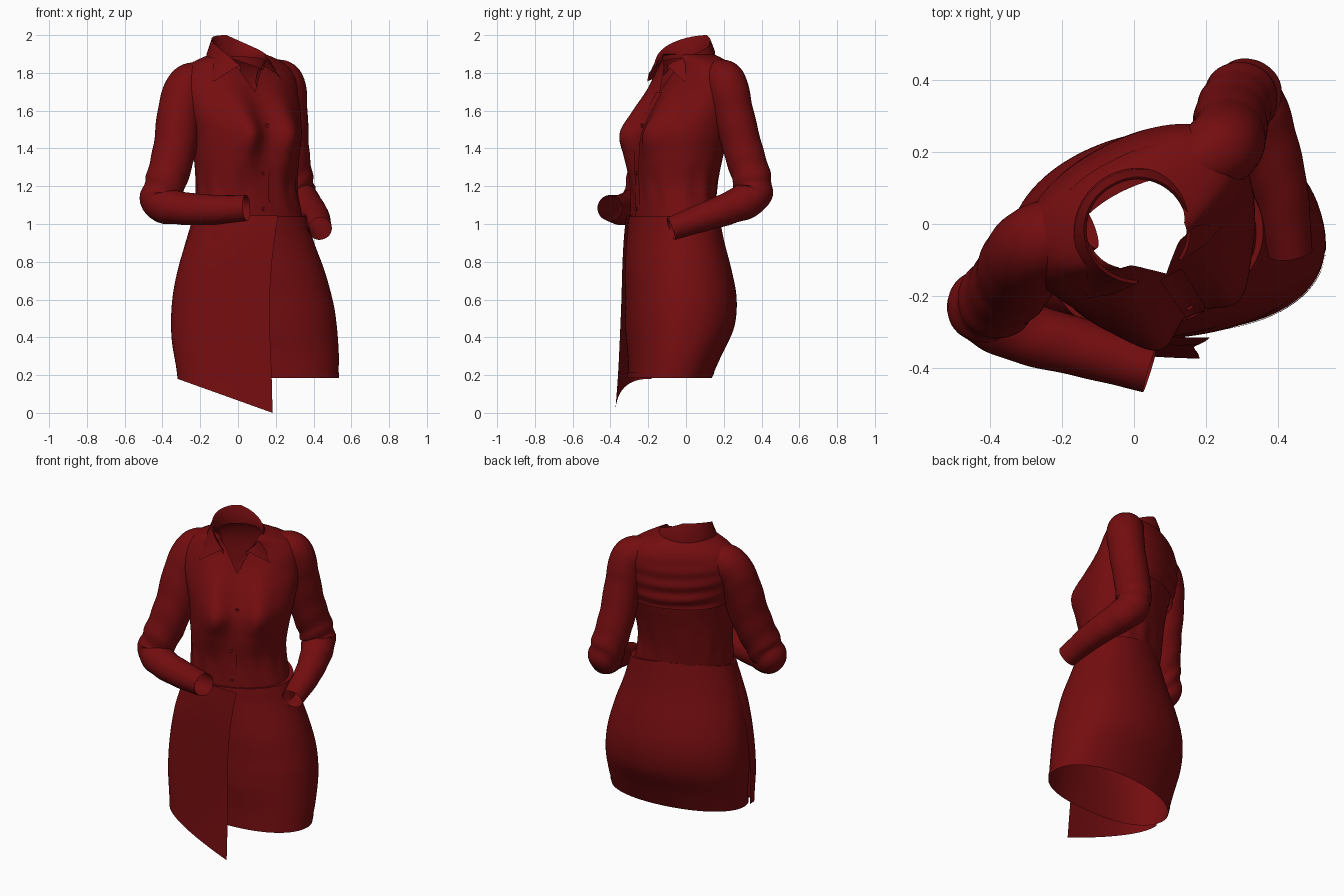
import bpy, bmesh, math
from math import sin, cos, pi, radians, exp
from mathutils import Vector

if "Cube" in bpy.data.objects:
    bpy.data.objects.remove(bpy.data.objects["Cube"])

red = bpy.data.materials.new("dark_red_cloth")
red.diffuse_color = (0.175, 0.004, 0.005, 1)
red.use_nodes = True
red.node_tree.nodes["Principled BSDF"].inputs["Base Color"].default_value = red.diffuse_color


def grid(name, rows, closed=False, angle=50):
    """Skin a list of equal-length point rows into an open cloth surface."""
    n = len(rows[0])
    verts = [p for r in rows for p in r]
    faces = []
    for i in range(len(rows) - 1):
        for j in range(n if closed else n - 1):
            k = (j + 1) % n
            faces.append((i * n + j, i * n + k, (i + 1) * n + k, (i + 1) * n + j))
    me = bpy.data.meshes.new(name)
    me.from_pydata(verts, [], faces)
    me.materials.append(red)
    ob = bpy.data.objects.new(name, me)
    bpy.context.collection.objects.link(ob)
    bpy.ops.object.select_all(action='DESELECT')
    ob.select_set(True)
    bpy.context.view_layer.objects.active = ob
    bpy.ops.object.shade_smooth_by_angle(angle=radians(angle))
    return ob


def spline(keys, t):
    """Smooth lookup in keys whose first column is the parameter."""
    t = min(max(t, keys[0][0]), keys[-1][0])
    i = max(k for k in range(len(keys) - 1) if keys[k][0] <= t)
    a, b = keys[i], keys[i + 1]
    p, q = keys[max(i - 1, 0)], keys[min(i + 2, len(keys) - 1)]
    h = b[0] - a[0]
    s = (t - a[0]) / h
    out = []
    for c in range(1, len(a)):
        m0 = (b[c] - p[c]) / (b[0] - p[0]) * h
        m1 = (q[c] - a[c]) / (q[0] - a[0]) * h
        out.append((2*s**3 - 3*s*s + 1) * a[c] + (s**3 - 2*s*s + s) * m0
                   + (3*s*s - 2*s**3) * b[c] + (s**3 - s*s) * m1)
    return out


def ring_point(keys, z, ang, off=0.0, power=2.2):
    cx, cy, a, b, yaw, bust = spline(keys, z)
    c, s = cos(ang), sin(ang)
    e = 2 / power
    u = math.copysign(abs(c) ** e, c) * (a + off)
    v = math.copysign(abs(s) ** e, s) * (b + off)
    if s < 0:
        v -= bust * sum(w * exp(-((u - k) / 0.09) ** 2)
                        for k, w in ((-0.13, 1), (0.13, .8))) * min(1, -s * 1.6)
    y = radians(yaw)
    return Vector((cx + u * cos(y) - v * sin(y), cy + u * sin(y) + v * cos(y), z))


def span(a, b, n):
    return [a + (b - a) * i / n for i in range(n + 1)]


# height, centre x, centre y, half width, half depth, turn, bust
BODICE = [(1.0, .065, -.068, .293, .203, 23, 0), (1.2, .045, -.06, .272, .21, 23, .01),
          (1.35, .045, -.047, .285, .222, 26, .045), (1.48, .043, -.022, .303, .225, 28, .095),
          (1.6, .022, .008, .325, .208, 28, .062), (1.7, .003, .032, .335, .185, 28, .028),
          (1.78, 0, .048, .325, .166, 28, .006), (1.84, 0, .05, .28, .147, 28, 0),
          (1.875, 0, .035, .215, .137, 28, 0), (1.9, 0, .01, .14, .127, 28, 0)]
SKIRT = [(.185, .1, -.085, .42, .212, 8, 0), (.3, .095, -.06, .428, .238, 9, 0),
         (.45, .08, -.033, .432, .278, 11, 0), (.6, .07, -.025, .42, .284, 12, 0),
         (.75, .065, -.04, .39, .272, 14, 0), (.9, .062, -.058, .345, .243, 18, 0),
         (1.04, .065, -.068, .305, .215, 23, 0)]
YAW = radians(28)
U = Vector((cos(YAW), sin(YAW), 0))      # towards the left shoulder
F = Vector((sin(YAW), -cos(YAW), 0))     # towards the chest


def pleat(z, a):
    """Gathers fading out above the waist."""
    return .004 * sin(13 * a + 9 * z) * max(0, 1 - abs(z - 1.18) / .16)


# bodice shell with an open V cut at the neck
turns = [2 * pi * i / 96 for i in range(96)]
bodice = grid("bodice", [[ring_point(BODICE, z, a, pleat(z, a)) for a in turns]
                         for z in span(1.0, 1.9, 64)], True)
APEX = Vector((0, 0, 1.7)) + U * .015
bm = bmesh.new()
bm.from_mesh(bodice.data)
sides = [U - Vector((0, 0, .55)), -U - Vector((0, 0, .55))]
for nrm in sides:
    bmesh.ops.bisect_plane(bm, geom=bm.verts[:] + bm.edges[:] + bm.faces[:],
                           plane_co=APEX, plane_no=nrm, dist=1e-5)
gap = [f for f in bm.faces if f.calc_center_median().dot(F) > 0
       and all((f.calc_center_median() - APEX).dot(n) < 0 for n in sides)]
bmesh.ops.delete(bm, geom=gap, context='FACES')
bm.to_mesh(bodice.data)
bm.free()

# draped yoke over the upper back
yoke = []
for s in span(0, 1, 36):
    row = []
    for a in span(.06 * pi, .94 * pi, 60):
        z = 1.49 + .37 * s
        sag = sin(a) ** 2
        fold = .007 * sin(26 * s + 5 * sag + 1.5 * cos(2 * a) + cos(a)) * sag * (1 - s)
        row.append(ring_point(BODICE, z, a, .004 + .02 * sag * (1 - s) ** .6 + fold))
    yoke.append(row)
grid("back_yoke", yoke)

# button placket and buttons
grid("placket", [[ring_point(BODICE, z, a, .006) for a in span(-.5 * pi - .06, -.5 * pi + .1, 4)]
                 for z in span(1.03, 1.7, 40)])
for i, z in enumerate((1.08, 1.27, 1.52)):
    p = ring_point(BODICE, z, -.5 * pi, .009)
    bpy.ops.mesh.primitive_cylinder_add(vertices=16, radius=.011, depth=.008, location=p,
                                        rotation=F.to_track_quat('Z', 'Y').to_euler())
    bpy.context.object.name = "button_%d" % (i + 1)
    bpy.context.object.data.materials.append(red)

# collar: stand, roll and pointed leaves
stand, top, roll, mid, leaf = [], [], [], [], []
for t in span(-1, 1, 48):
    s = abs(t)

    def polar(deg, r, z):
        d = radians(deg) * (1 if t > 0 else -1)
        return U * (r * sin(d)) + F * (.012 - r * cos(d)) + Vector((0, 0, z))
    zt = 1.992 - .16 * s ** 2.4 - (.05 * sin(pi * s) if t > 0 else 0)
    stand.append(polar(155 * s, .132 + .02 * s, min(zt - .02, 1.885 - .07 * s ** 3)))
    top.append(polar(155 * s, .132 + .014 * s, zt))
    roll.append(polar(153 * s, .138 + .018 * s, zt + .008))
    leaf.append(polar(118 * s, .165 + .07 * s ** 2, 1.882 - .127 * s ** 1.3))
    m = roll[-1].lerp(leaf[-1], .5)
    mid.append(m + Vector((m.x, m.y, 0)) * .06)
grid("collar", [stand, top, roll, mid, leaf], angle=80)


# sleeves: tubes along a bent path with soft creases
def sleeve(name, path):
    keys = [(i,) + p for i, p in enumerate(path)]
    ts = span(0, len(path) - 1, 90)
    pts = [spline(keys, t) for t in ts]
    P = [Vector(p[:3]) for p in pts]
    n = Vector((0, 0, 1)).cross(P[1] - P[0]).normalized()
    rows = []
    for i, t in enumerate(ts):
        d = (P[min(i + 1, len(P) - 1)] - P[max(i - 1, 0)]).normalized()
        n = (n - d * n.dot(d)).normalized()
        m = d.cross(n)
        crease = .035 * exp(-((t - 4.6) / 1.0) ** 2) + .008
        row = []
        for k in range(40):
            a = 2 * pi * k / 40
            r = pts[i][3] * (1 + crease * sin(8 * t + 2 * sin(a) + 1.2 * cos(2 * a)))
            row.append(P[i] + (n * cos(a) + m * sin(a)) * r)
        rows.append(row)
    grid(name, rows, True)


sleeve("right_sleeve", [(-.14, .01, 1.775, .085), (-.262, -.05, 1.735, .11), (-.308, -.1, 1.6, .116),
                        (-.335, -.155, 1.4, .114), (-.383, -.21, 1.22, .108), (-.415, -.24, 1.115, .098),
                        (-.31, -.3, 1.085, .088), (-.14, -.347, 1.075, .08), (.045, -.403, 1.085, .068)])
sleeve("left_sleeve", [(.14, .15, 1.785, .085), (.24, .21, 1.75, .108), (.263, .25, 1.6, .105),
                       (.272, .3, 1.4, .104), (.295, .348, 1.24, .102), (.32, .347, 1.145, .098),
                       (.37, .23, 1.085, .086), (.41, .09, 1.035, .075), (.435, -.08, .975, .062)])


# skirt tube, open at the hem, fuller at the front left, waist rising at the back
def skirt_point(z, a, off=0.0):
    fuller = .035 * max(0, cos(a + .8)) ** 4 * min(1, max(0, (.95 - z) / .4))
    p = ring_point(SKIRT, z, a, off + fuller, 2.1)
    p.z += .07 * max(0, (z - .7) / .34) ** 2 * (.5 + .5 * sin(a)) ** 2.5
    return p


grid("skirt", [[skirt_point(z, a) for a in turns] for z in span(.185, 1.04, 50)]
     + [[skirt_point(1.04, a, -.03) for a in turns]], True)

# narrow hem band
grid("skirt_hem", [[skirt_point(z, a, .003) for a in turns] for z in (.185, .2, .215)], True)

# wrap panel across the front: height, left x, side y, front y, edge x
WRAP = [(0, -.315, -.19, -.375, .183), (.2, -.322, -.18, -.36, .178), (.4, -.352, -.14, -.35, .17),
        (.6, -.348, -.12, -.342, .168), (.8, -.308, -.13, -.336, .18), (.95, -.255, -.14, -.327, .198),
        (1.045, -.212, -.16, -.316, .212)]
panel = []
for h in span(0, 1, 40):
    row = []
    for s in span(0, 1, 40):
        t = s ** 1.8
        low = .18 - .18 * t
        z = low + (1.045 - low) * h
        xl, ys, yf, xr = spline(WRAP, z)
        q = 1 - (1 - (1 - t) ** 2.6) ** (1 / 2.6)
        row.append(Vector((xl + (xr - xl) * t, yf + (ys - yf) * q, z)))
    panel.append(row)
grid("wrap_panel", panel)
